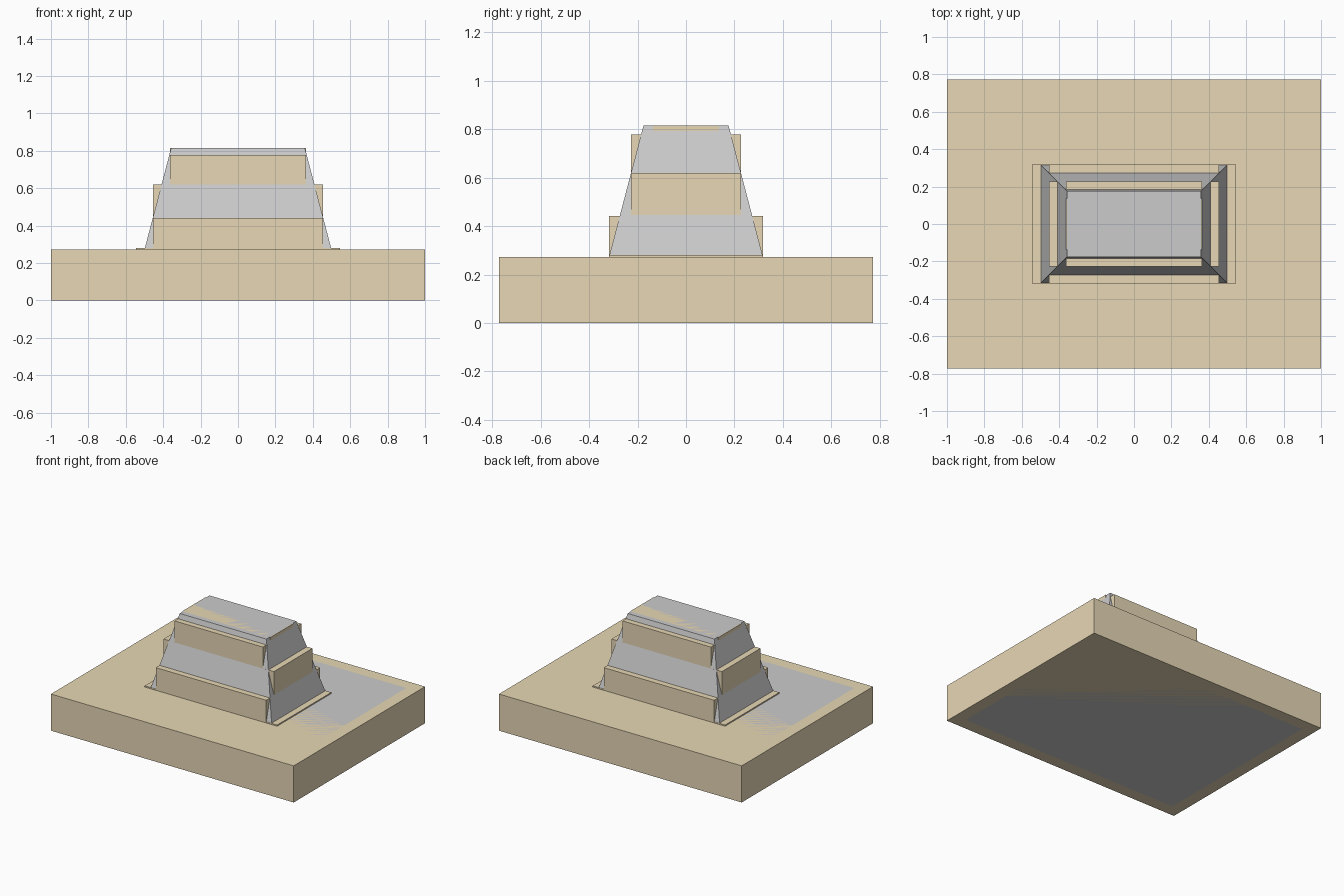
import bpy, bmesh

if "Cube" in bpy.data.objects:
    bpy.data.objects.remove(bpy.data.objects["Cube"])

U = 1 / 11  # the model sits on an eleven-unit half-length grid

tan = bpy.data.materials.new("tan")
tan.diffuse_color = (0.8, 0.68, 0.46, 1)
tan.use_nodes = True
tan.node_tree.nodes["Principled BSDF"].inputs["Base Color"].default_value = tan.diffuse_color


def tapered_block(name, bottom, top, z0, z1, mat=None):
    """Block with half-sizes (x, y) at the bottom and top, in grid units."""
    bm = bmesh.new()
    rings = []
    for (hx, hy), z in ((bottom, z0), (top, z1)):
        rings.append([bm.verts.new((sx * hx * U, sy * hy * U, z * U))
                      for sx, sy in ((-1, -1), (1, -1), (1, 1), (-1, 1))])
    low, high = rings
    bm.faces.new(low[::-1])
    bm.faces.new(high)
    for i in range(4):
        j = (i + 1) % 4
        bm.faces.new((low[i], low[j], high[j], high[i]))
    mesh = bpy.data.meshes.new(name)
    bm.to_mesh(mesh)
    bm.free()
    obj = bpy.data.objects.new(name, mesh)
    bpy.context.collection.objects.link(obj)
    if mat:
        mesh.materials.append(mat)
    return obj


# Plinth: tan slab with a grey core flush at top and bottom
tapered_block("plinth", (11, 8.5), (11, 8.5), 0, 3, tan)
tapered_block("plinth_core", (10, 7.5), (10, 7.5), 0, 3)

# Grey sloped body
tapered_block("sloped_body", (5.5, 3.5), (3.93, 1.93), 3, 8.98)

# Tan steps poking through the slopes: half-x, half-y, top height
steps = [(6, 3.5, 3.1), (5, 3.5, 4.86), (5, 2.5, 6.82),
         (4, 2.5, 8.57), (4, 1.5, 8.98)]
base = 3
for n, (hx, hy, top) in enumerate(steps, 1):
    tapered_block(f"step_{n}", (hx, hy), (hx, hy), base, top, tan)
    base = top
